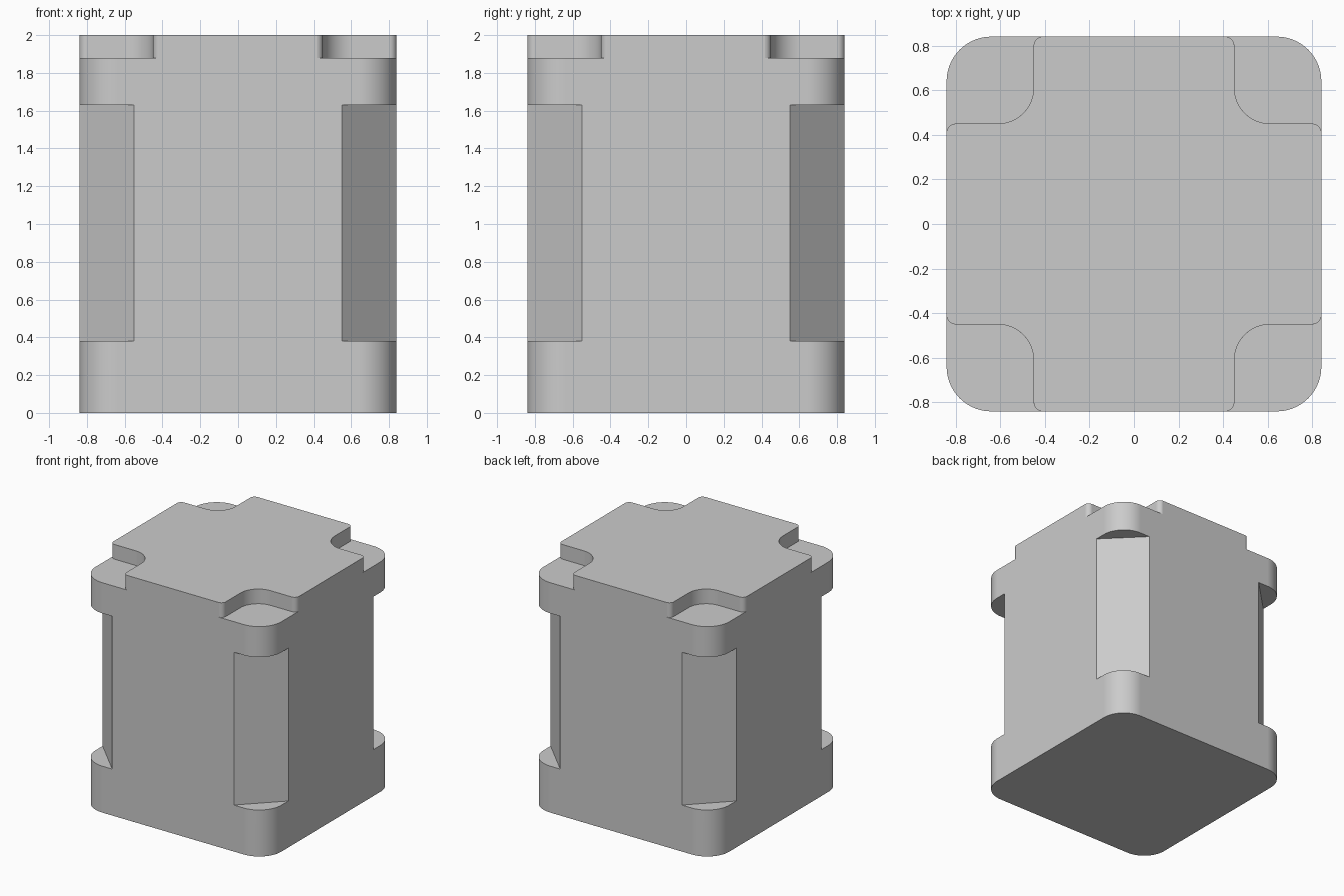
import bpy
import bmesh
from math import cos, sin, pi, radians

if "Cube" in bpy.data.objects:
    bpy.data.objects.remove(bpy.data.objects["Cube"])

HALF, HEIGHT = 0.84, 2.0
CORNER_R = 0.2
FLANGE_LOW, FLANGE_HIGH = 0.38, 1.63   # span of the cut corners
CHAMFER = 0.55                         # where each corner cut meets a side
SHOULDER = 1.88                        # height of the corner steps
NOTCH, NOTCH_R, LIP_R = 0.45, 0.16, 0.04
EDGE_R = 0.02


def arc(cx, cy, r, a0, a1, n):
    """Points on an arc, angles in degrees."""
    angles = [radians(a0 + (a1 - a0) * i / n) for i in range(n + 1)]
    return [(cx + r * cos(a), cy + r * sin(a)) for a in angles]


def turned(points, quarter):
    c, s = round(cos(quarter * pi / 2)), round(sin(quarter * pi / 2))
    return [(x * c - y * s, x * s + y * c) for x, y in points]


def add_prism(bm, outline, z0, z1):
    rings = [[bm.verts.new((x, y, z)) for x, y in outline] for z in (z0, z1)]
    bm.faces.new(rings[0])
    bm.faces.new(rings[1])
    n = len(outline)
    for i in range(n):
        j = (i + 1) % n
        bm.faces.new((rings[0][i], rings[0][j], rings[1][j], rings[1][i]))


def make_object(name, bm):
    bmesh.ops.recalc_face_normals(bm, faces=bm.faces)
    mesh = bpy.data.meshes.new(name)
    bm.to_mesh(mesh)
    bm.free()
    obj = bpy.data.objects.new(name, mesh)
    bpy.context.collection.objects.link(obj)
    return obj


# Rounded square column
c = HALF - CORNER_R
corner = arc(c, c, CORNER_R, 0, 90, 14)
bm = bmesh.new()
add_prism(bm, [p for q in range(4) for p in turned(corner, q)], 0, HEIGHT)
body = make_object("motor_block", bm)

# Cutters: a diagonal recess and a rounded top notch for every corner
out = 1.0
recess = [(CHAMFER + HALF - out, out), (out, CHAMFER + HALF - out), (out, out)]
lip = HALF - LIP_R
base = NOTCH - LIP_R
inner = NOTCH + NOTCH_R
lip_a = arc(base, lip, LIP_R, 80, 0, 6)
lip_b = arc(lip, base, LIP_R, 90, 10, 6)
notch = ([(lip_a[0][0], out)] + lip_a
         + arc(inner, inner, NOTCH_R, 180, 270, 12)
         + lip_b + [(out, lip_b[-1][1]), (out, out)])
bm = bmesh.new()
for q in range(4):
    add_prism(bm, turned(recess, q), FLANGE_LOW, FLANGE_HIGH)
    add_prism(bm, turned(notch, q), SHOULDER, HEIGHT + 0.2)
cutter = make_object("corner_cutter", bm)
cutter.hide_render = True

cut = body.modifiers.new("corner_cuts", "BOOLEAN")
cut.operation = "DIFFERENCE"
cut.solver = "EXACT"
cut.object = cutter
bpy.context.view_layer.objects.active = body
body.select_set(True)
bpy.ops.object.modifier_apply(modifier=cut.name)
bpy.data.objects.remove(cutter)

# Soften the rims of the top plate and the base
bm = bmesh.new()
bm.from_mesh(body.data)
bmesh.ops.remove_doubles(bm, verts=bm.verts, dist=0.0005)
bmesh.ops.dissolve_limit(bm, angle_limit=radians(0.5),
                         verts=bm.verts, edges=bm.edges)
rims = [e for e in bm.edges
        if any(all(abs(v.co.z - z) < 0.001 for v in e.verts) for z in (0, HEIGHT))
        and len(e.link_faces) == 2 and e.calc_face_angle(0) > 1]
bmesh.ops.bevel(bm, geom=rims, offset=EDGE_R, offset_type="OFFSET",
                segments=4, profile=0.5, affect="EDGES", clamp_overlap=True)
bm.to_mesh(body.data)
bm.free()

# Plain grey finish
grey = bpy.data.materials.new("plain_grey")
grey.use_nodes = True
colour = (0.6, 0.6, 0.6, 1)
grey.diffuse_color = colour
grey.node_tree.nodes["Principled BSDF"].inputs["Base Color"].default_value = colour
body.data.materials.clear()
body.data.materials.append(grey)

bpy.ops.object.shade_smooth_by_angle(angle=radians(32))
normals = body.modifiers.new("flat_normals", "WEIGHTED_NORMAL")
normals.keep_sharp = True
